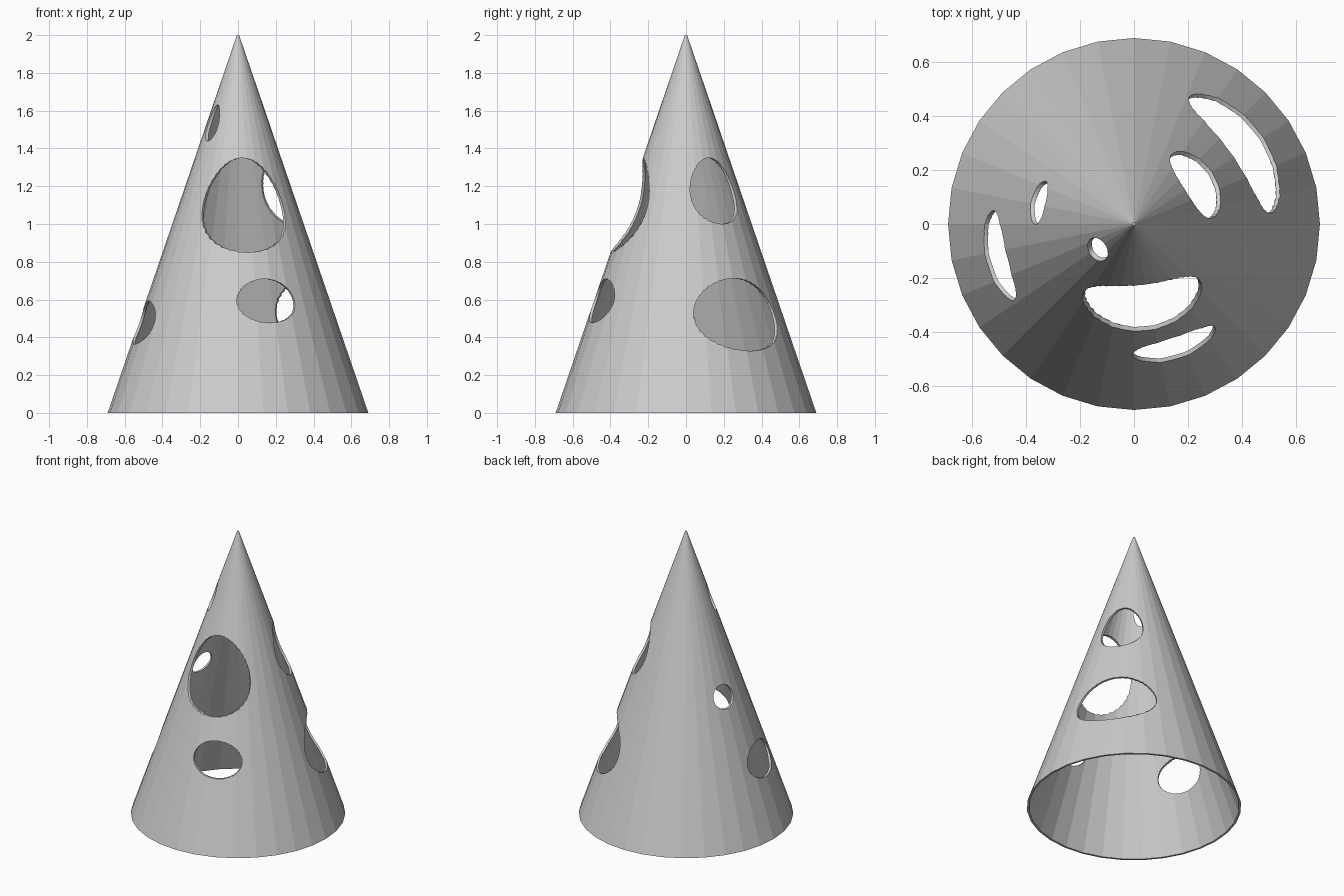
import bpy, bmesh
from math import sin, cos, pi, radians

if "Cube" in bpy.data.objects:
    bpy.data.objects.remove(bpy.data.objects["Cube"])

SIDES, BASE_R, TIP_R, HEIGHT, WALL = 32, 0.69, 0.006, 2.0, 0.014


def cone_radius(z):
    return BASE_R + (TIP_R - BASE_R) * z / HEIGHT


def add_object(name, bm):
    bmesh.ops.recalc_face_normals(bm, faces=bm.faces[:])
    mesh = bpy.data.meshes.new(name)
    bm.to_mesh(mesh)
    bm.free()
    obj = bpy.data.objects.new(name, mesh)
    bpy.context.collection.objects.link(obj)
    return obj


def bridge(bm, a, b):
    n = len(a)
    for i in range(n):
        j = (i + 1) % n
        bm.faces.new((a[i], a[j], b[j], b[i]))


# Thin cone shell, open underneath
bm = bmesh.new()
profile = [(TIP_R, HEIGHT), (BASE_R, 0), (BASE_R - WALL, 0), (0.003, 1.955)]
rings = [[bm.verts.new((r * cos(2 * pi * i / SIDES), r * sin(2 * pi * i / SIDES), z))
          for i in range(SIDES)] for r, z in profile]
for a, b in zip(rings, rings[1:]):
    bridge(bm, a, b)
bm.faces.new(rings[0])
bm.faces.new(rings[-1])
shell = add_object("cone_shell", bm)

# Round holes wrapped around the cone: angle, height, half angle, half height
holes = [
    (-83.4, 1.10, 43.0, 0.25),    # large front
    (-71.3, 0.593, 19.4, 0.116),  # lower front
    (33.0, 1.175, 28.7, 0.175),   # upper right back
    (35.5, 0.52, 31.0, 0.192),    # lower right back
    (193.5, 0.478, 19.0, 0.114),  # lower left
    (167.2, 0.95, 13.0, 0.077),   # small left
    (215.0, 1.535, 16.3, 0.096),  # near the tip
]
bm = bmesh.new()
SEG = 40


def wrapped(angle, z, scale):
    r = cone_radius(z) * scale
    return bm.verts.new((r * cos(radians(angle)), r * sin(radians(angle)), z))


for angle, z, da, dz in holes:
    loops = []
    for scale in (0.5, 1.7):
        loop = [wrapped(angle + da * cos(2 * pi * i / SEG), z + dz * sin(2 * pi * i / SEG), scale)
                for i in range(SEG)]
        centre = wrapped(angle, z, scale)
        for i in range(SEG):
            bm.faces.new((loop[i], loop[(i + 1) % SEG], centre))
        loops.append(loop)
    bridge(bm, *loops)
cutter = add_object("hole_cutter", bm)
cutter.hide_render = True
cutter.display_type = 'WIRE'

# Cut all holes through the wall
mod = shell.modifiers.new("holes", 'BOOLEAN')
mod.operation = 'DIFFERENCE'
mod.solver = 'EXACT'
mod.object = cutter
